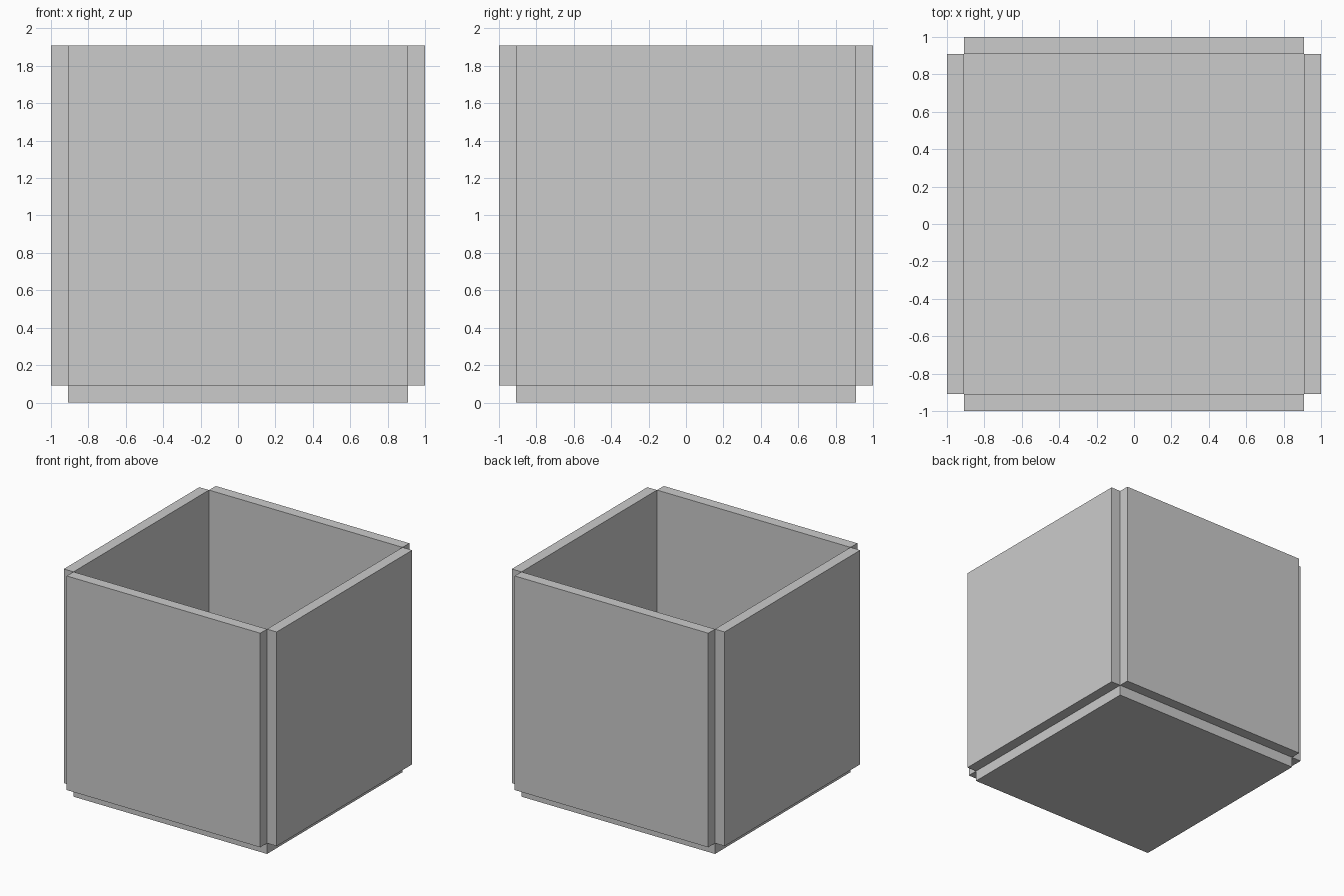
import bpy

if "Cube" in bpy.data.objects:
    bpy.data.objects.remove(bpy.data.objects["Cube"])

T = 1 / 11          # panel thickness
H = 1 - T           # half width of every panel


def panel(name, center, size):
    bpy.ops.mesh.primitive_cube_add(size=1, location=center)
    ob = bpy.context.object
    ob.name = name
    ob.scale = size
    bpy.ops.object.transform_apply(location=False, rotation=False, scale=True)
    return ob


# Floor panel
panel("floor_panel", (0, 0, T / 2), (2 * H, 2 * H, T))

# Four wall panels, meeting the floor and each other only along their edges
mid = 1 - T / 2
for side, s in (("front", -1), ("back", 1)):
    panel(side + "_wall", (0, s * mid, T + H), (2 * H, T, 2 * H))
for side, s in (("left", -1), ("right", 1)):
    panel(side + "_wall", (s * mid, 0, T + H), (T, 2 * H, 2 * H))
